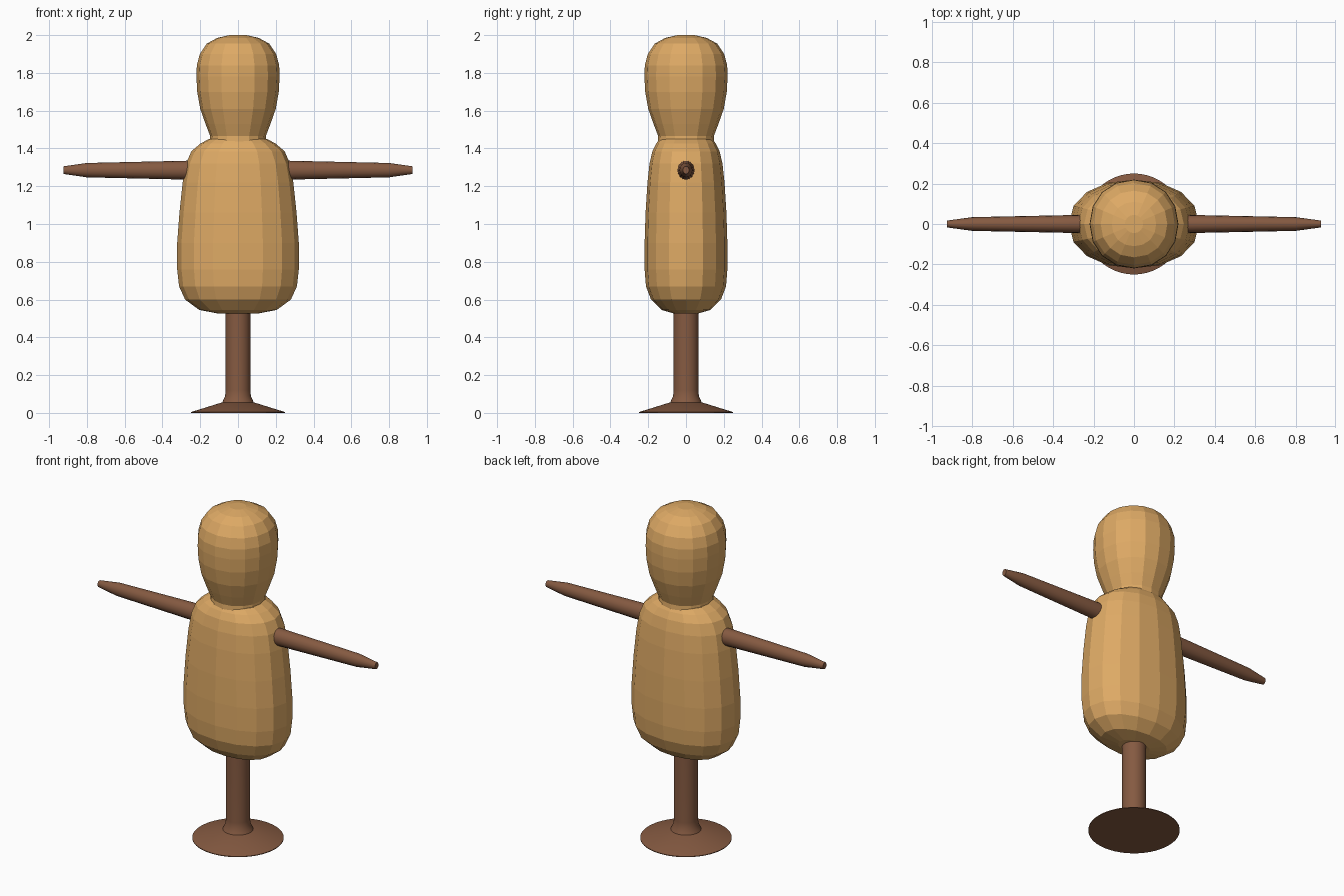
import bpy, bmesh, math
from mathutils import Matrix

if "Cube" in bpy.data.objects:
    bpy.data.objects.remove(bpy.data.objects["Cube"])


def material(name, rgb):
    m = bpy.data.materials.new(name)
    m.diffuse_color = (*rgb, 1)
    m.use_nodes = True
    m.node_tree.nodes["Principled BSDF"].inputs["Base Color"].default_value = m.diffuse_color
    return m


straw = material("straw_tan", (0.73, 0.40, 0.13))
wood = material("wood_brown", (0.235, 0.102, 0.053))


def loft(name, rings, sides, mat, power=2.0, matrix=None, smooth=False):
    """Skin a stack of (z, x radius, y radius) rounded rings and cap both ends."""
    bm = bmesh.new()
    loops = []
    for z, rx, ry in rings:
        loop = []
        for i in range(sides):
            a = 2 * math.pi * i / sides
            c, s = math.cos(a), math.sin(a)
            x = math.copysign(abs(c) ** (2 / power), c) * rx
            y = math.copysign(abs(s) ** (2 / power), s) * ry
            loop.append(bm.verts.new((x, y, z)))
        loops.append(loop)
    for a, b in zip(loops, loops[1:]):
        for i in range(sides):
            j = (i + 1) % sides
            bm.faces.new((a[i], a[j], b[j], b[i]))
    bm.faces.new(loops[0][::-1])
    bm.faces.new(loops[-1])
    if matrix:
        bm.transform(matrix)
    bmesh.ops.recalc_face_normals(bm, faces=bm.faces)
    mesh = bpy.data.meshes.new(name)
    bm.to_mesh(mesh)
    bm.free()
    mesh.materials.append(mat)
    ob = bpy.data.objects.new(name, mesh)
    bpy.context.collection.objects.link(ob)
    if smooth:
        bpy.ops.object.select_all(action='DESELECT')
        ob.select_set(True)
        bpy.context.view_layer.objects.active = ob
        bpy.ops.object.shade_smooth_by_angle(angle=math.radians(30))
    return ob


# Stuffed torso, wider than deep
loft("torso", [
    (0.525, 0.10, 0.06), (0.545, 0.205, 0.13), (0.60, 0.28, 0.185),
    (0.67, 0.312, 0.212), (0.76, 0.322, 0.219), (0.90, 0.322, 0.219),
    (1.06, 0.31, 0.214), (1.22, 0.293, 0.204), (1.32, 0.275, 0.193),
    (1.385, 0.247, 0.178), (1.425, 0.20, 0.158), (1.45, 0.155, 0.14),
], 16, straw, power=2.15)

# Stuffed head narrowing to the neck
loft("head", [(z, r, r) for z, r in [
    (1.43, 0.15), (1.465, 0.147), (1.53, 0.172), (1.61, 0.20), (1.70, 0.216),
    (1.78, 0.22), (1.84, 0.218), (1.90, 0.202), (1.955, 0.165),
    (1.985, 0.11), (2.0, 0.045)]], 16, straw, power=2.1)

# Post with a flared collar
loft("post", [(z, r, r) for z, r in [
    (0.05, 0.086), (0.065, 0.079), (0.09, 0.068), (0.12, 0.066), (0.56, 0.066)]],
    32, wood, smooth=True)

# Shallow conical foot
loft("foot", [(0, 0.25, 0.25), (0.004, 0.25, 0.25), (0.055, 0.086, 0.086)],
     48, wood, smooth=True)

# Tapered wooden arms on both sides
for side, sign in (("right", 1), ("left", -1)):
    place = Matrix.Translation((0, 0, 1.285)) @ Matrix.Rotation(sign * math.pi / 2, 4, 'Y')
    loft(side + "_arm", [
        (0.10, 0.052, 0.047), (0.27, 0.05, 0.045), (0.80, 0.038, 0.034),
        (0.925, 0.02, 0.017)], 16, wood, matrix=place, smooth=True)
